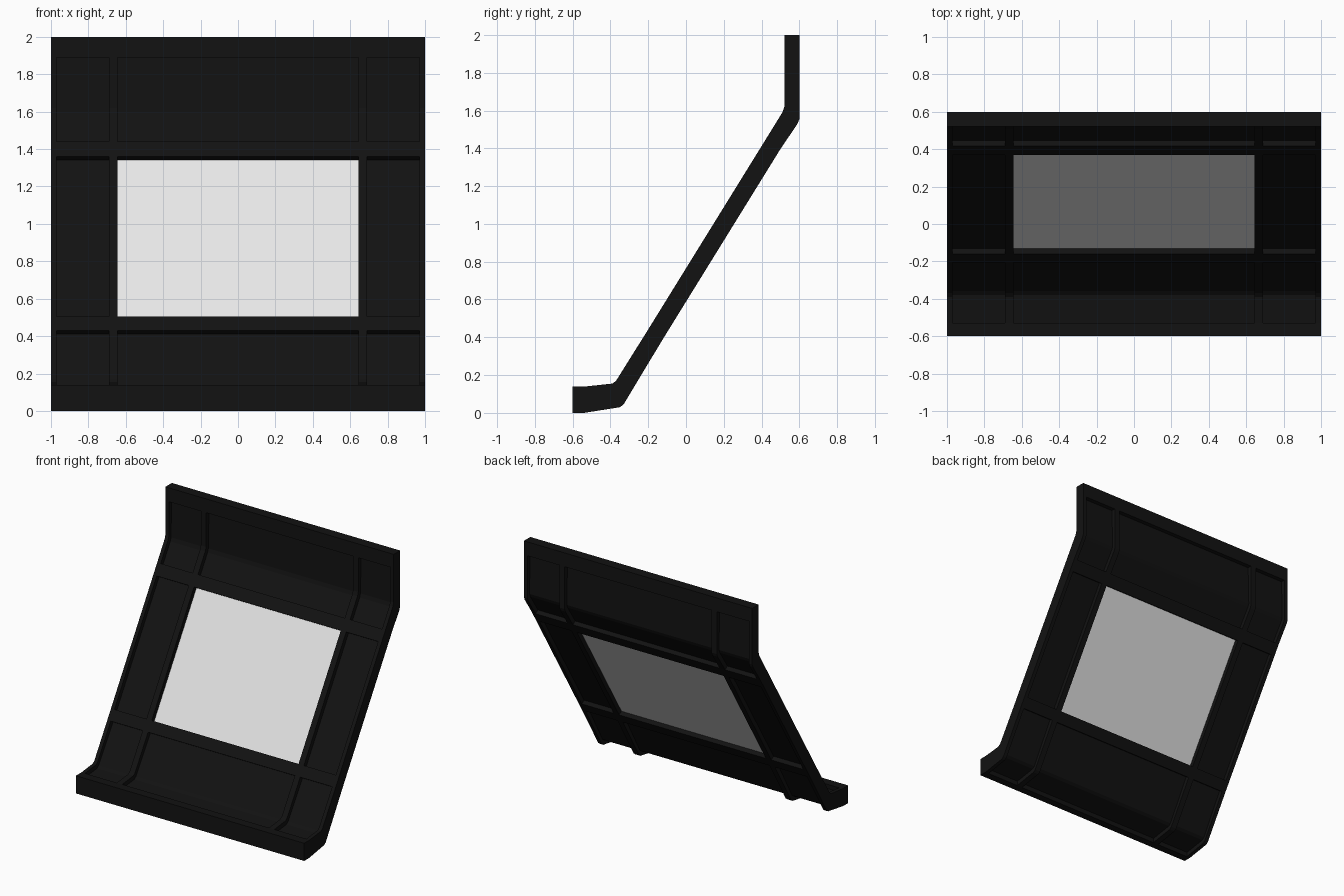
import bpy, bmesh
from mathutils import Vector

if "Cube" in bpy.data.objects:
    bpy.data.objects.remove(bpy.data.objects["Cube"])


def material(name, rgb):
    m = bpy.data.materials.new(name)
    m.diffuse_color = (*rgb, 1)
    m.use_nodes = True
    m.node_tree.nodes["Principled BSDF"].inputs["Base Color"].default_value = m.diffuse_color
    return m


black = material("matte black", (0.006, 0.006, 0.006))
pale = material("pale glass", (0.8, 0.8, 0.8))


def slope(z):
    """Front and back points on the leaning section, square to the slope."""
    y = (z - 0.765) / 1.617
    return (y, z), (y + 0.079, z - 0.049)


# Side profile as pairs of front and back points (y, z), bottom to top
STATIONS = [
    ((-0.60, 0.14), (-0.60, 0.0)),
    ((-0.53, 0.14), (-0.54, 0.0)),
    ((-0.39, 0.155), (-0.35, 0.03)),
    ((-0.37, 0.17), (-0.33, 0.045)),
    slope(0.43), slope(0.505), slope(1.36), slope(1.44),
    ((0.51, 1.59), (0.59, 1.53)),
    ((0.52, 1.62), (0.60, 1.555)),
    ((0.52, 1.89), (0.60, 1.89)),
    ((0.52, 2.0), (0.60, 2.0)),
]
XS = [-1, -0.97, -0.69, -0.643, 0.643, 0.69, 0.97, 1]
RAIL_COLUMNS = {0, 2, 4, 6}
BAR_ROWS = {0, 4, 6, 10}


def build(name, cells, mat, depth=0.0):
    """Solid from grid cells (column, row), sunk by depth on front and back."""
    bm = bmesh.new()
    verts = {}

    def v(i, j, side):
        if (i, j, side) not in verts:
            f, b = (Vector(p) for p in STATIONS[j])
            into = (b - f).normalized() * depth
            p = b - into if side else f + into
            verts[i, j, side] = bm.verts.new((XS[i], p.x, p.y))
        return verts[i, j, side]

    for i, j in cells:
        ring = [(i, j), (i + 1, j), (i + 1, j + 1), (i, j + 1)]
        bm.faces.new([v(*c, 0) for c in ring])
        bm.faces.new([v(*c, 1) for c in reversed(ring)])
        # Walls only where the neighbouring cell is open
        around = [(i, j - 1), (i + 1, j), (i, j + 1), (i - 1, j)]
        for k, n in enumerate(around):
            if n not in cells:
                a, b = ring[k], ring[(k + 1) % 4]
                bm.faces.new([v(*b, 0), v(*a, 0), v(*a, 1), v(*b, 1)])
    bmesh.ops.recalc_face_normals(bm, faces=bm.faces)
    mesh = bpy.data.meshes.new(name)
    bm.to_mesh(mesh)
    bm.free()
    mesh.materials.append(mat)
    bpy.context.collection.objects.link(bpy.data.objects.new(name, mesh))


# Raised frame of rails and crossbars
frame = {(i, j) for i in range(7) for j in range(11)
         if i in RAIL_COLUMNS or j in BAR_ROWS}
build("frame", frame, black)

# Recessed panels, with a pane in the middle opening
for col, side in ((1, "left"), (3, "centre"), (5, "right")):
    for rows, level in (((1, 2, 3), "lower"), ((5,), "middle"), ((7, 8, 9), "upper")):
        cells = {(col, r) for r in rows}
        if (side, level) == ("centre", "middle"):
            build("window_pane", cells, pale, 0.035)
        else:
            build(f"{level}_{side}_panel", cells, black, 0.035)
